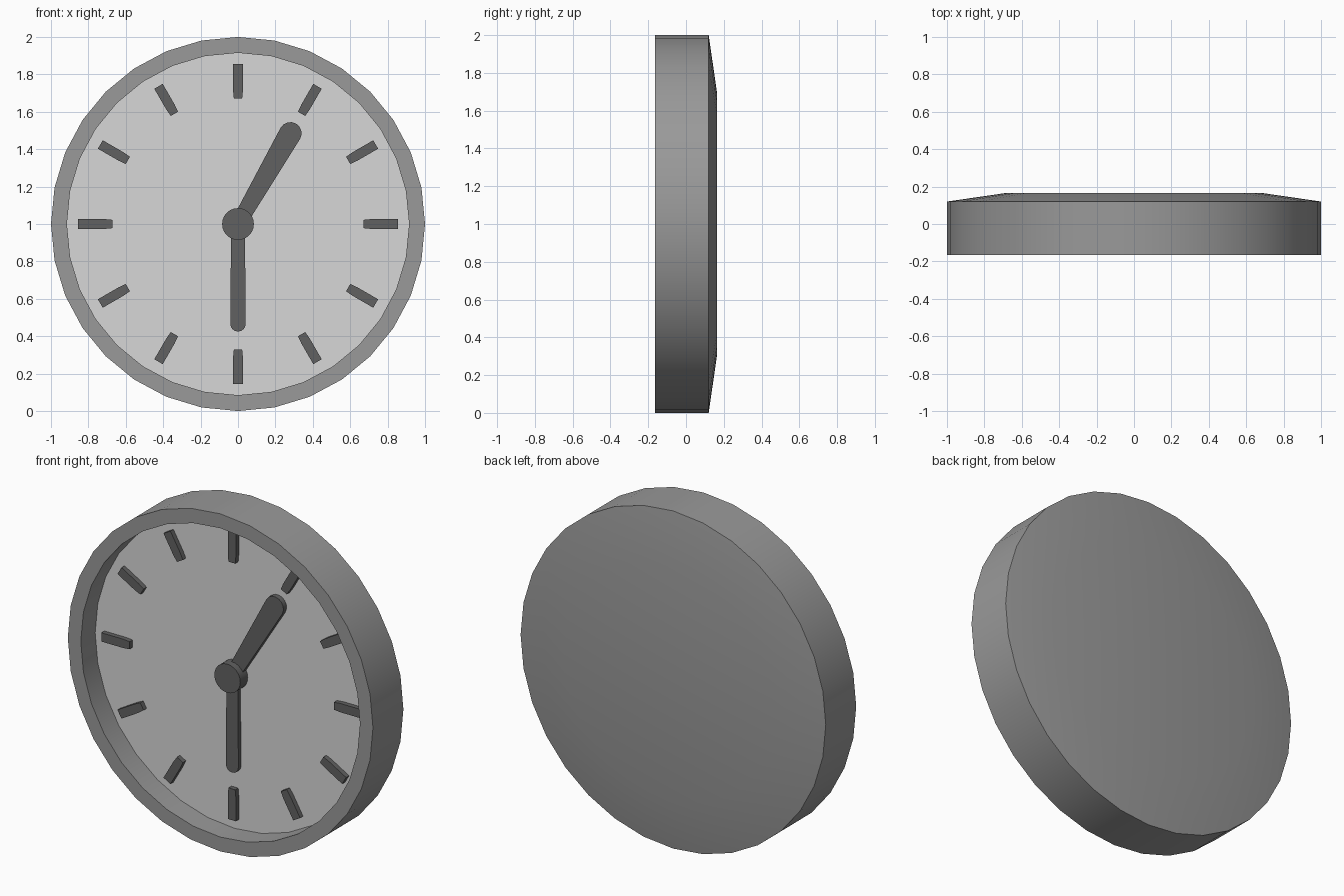
import bpy, bmesh, math
from mathutils import Matrix, Vector

if "Cube" in bpy.data.objects:
    bpy.data.objects.remove(bpy.data.objects["Cube"])

SIDES = 32
CZ = 1.0          # height of the dial centre
FACE_Y = -0.03    # plane of the recessed dial


def material(name, v):
    m = bpy.data.materials.new(name)
    m.diffuse_color = (v, v, v, 1)
    m.use_nodes = True
    m.node_tree.nodes["Principled BSDF"].inputs["Base Color"].default_value = m.diffuse_color
    return m


GREY = material("case_grey", 0.32)
LIGHT = material("dial_light_grey", 0.68)
DARK = material("dark_grey", 0.12)


def finish(name, bm, mat, smooth=True):
    bmesh.ops.recalc_face_normals(bm, faces=bm.faces)
    me = bpy.data.meshes.new(name)
    bm.to_mesh(me)
    bm.free()
    ob = bpy.data.objects.new(name, me)
    ob.location = (0, 0, CZ)
    me.materials.append(mat)
    bpy.context.collection.objects.link(ob)
    if smooth:
        bpy.ops.object.select_all(action='DESELECT')
        ob.select_set(True)
        bpy.context.view_layer.objects.active = ob
        bpy.ops.object.shade_smooth_by_angle(angle=math.radians(30))
    return ob


def lathe(name, profile, mat, cap_start=False, cap_end=False, sides=SIDES):
    """Revolve (radius, y) points about the y axis."""
    bm = bmesh.new()
    rings = []
    for r, y in profile:
        rings.append([bm.verts.new((r * math.sin(2 * math.pi * i / sides), y,
                                    r * math.cos(2 * math.pi * i / sides)))
                      for i in range(sides)])
    for a, b in zip(rings, rings[1:]):
        for i in range(sides):
            j = (i + 1) % sides
            bm.faces.new((a[i], a[j], b[j], b[i]))
    if cap_start:
        bm.faces.new(rings[0])
    if cap_end:
        bm.faces.new(rings[-1])
    return finish(name, bm, mat)


def plate(name, outline, y0, y1, angle, mat):
    """Extrude an (x, z) outline from y0 to y1, turned clockwise by angle."""
    bm = bmesh.new()
    rot = Matrix.Rotation(angle, 3, 'Y')
    back = [bm.verts.new(rot @ Vector((x, y0, z))) for x, z in outline]
    front = [bm.verts.new(rot @ Vector((x, y1, z))) for x, z in outline]
    bm.faces.new(back)
    bm.faces.new(front)
    n = len(outline)
    for i in range(n):
        j = (i + 1) % n
        bm.faces.new((back[i], back[j], front[j], front[i]))
    return finish(name, bm, mat)


def hand(name, base_w, tip_w, length, y0, y1, angle):
    """Bar with a rounded tip."""
    pts = [(-base_w, 0)]
    for i in range(9):
        a = math.pi * (1 - i / 8)
        pts.append((tip_w * math.cos(a), length - tip_w + tip_w * math.sin(a)))
    pts.append((base_w, 0))
    return plate(name, pts, y0, y1, angle, DARK)


# Case: gently raised back, outer wall, front rim and inner wall
lathe("case", [(0.69, 0.165), (1.0, 0.12), (1.0, -0.165),
               (0.915, -0.165), (0.915, FACE_Y)], GREY, cap_start=True)

# Dial
lathe("dial", [(0.915, FACE_Y)], LIGHT, cap_start=True)

# Hour markers, slightly longer at the quarters
for h in range(12):
    quarter = h % 3 == 0
    r0, r1 = (0.67, 0.855) if quarter else (0.68, 0.85)
    plate(f"hour_marker_{h}",
          [(-0.022, r0), (-0.026, r0 + 0.04), (-0.026, r1),
           (0.026, r1), (0.026, r0 + 0.04), (0.022, r0)],
          FACE_Y + 0.005, FACE_Y - 0.028, h * math.pi / 6, DARK)

# Hands and hub
hand("hour_hand", 0.04, 0.06, 0.62, FACE_Y + 0.005, -0.06, math.radians(30))
hand("minute_hand", 0.037, 0.041, 0.575, FACE_Y + 0.005, -0.055, math.pi)
lathe("hub", [(0.085, FACE_Y + 0.005), (0.085, -0.10)], DARK,
      cap_start=True, cap_end=True, sides=24)
